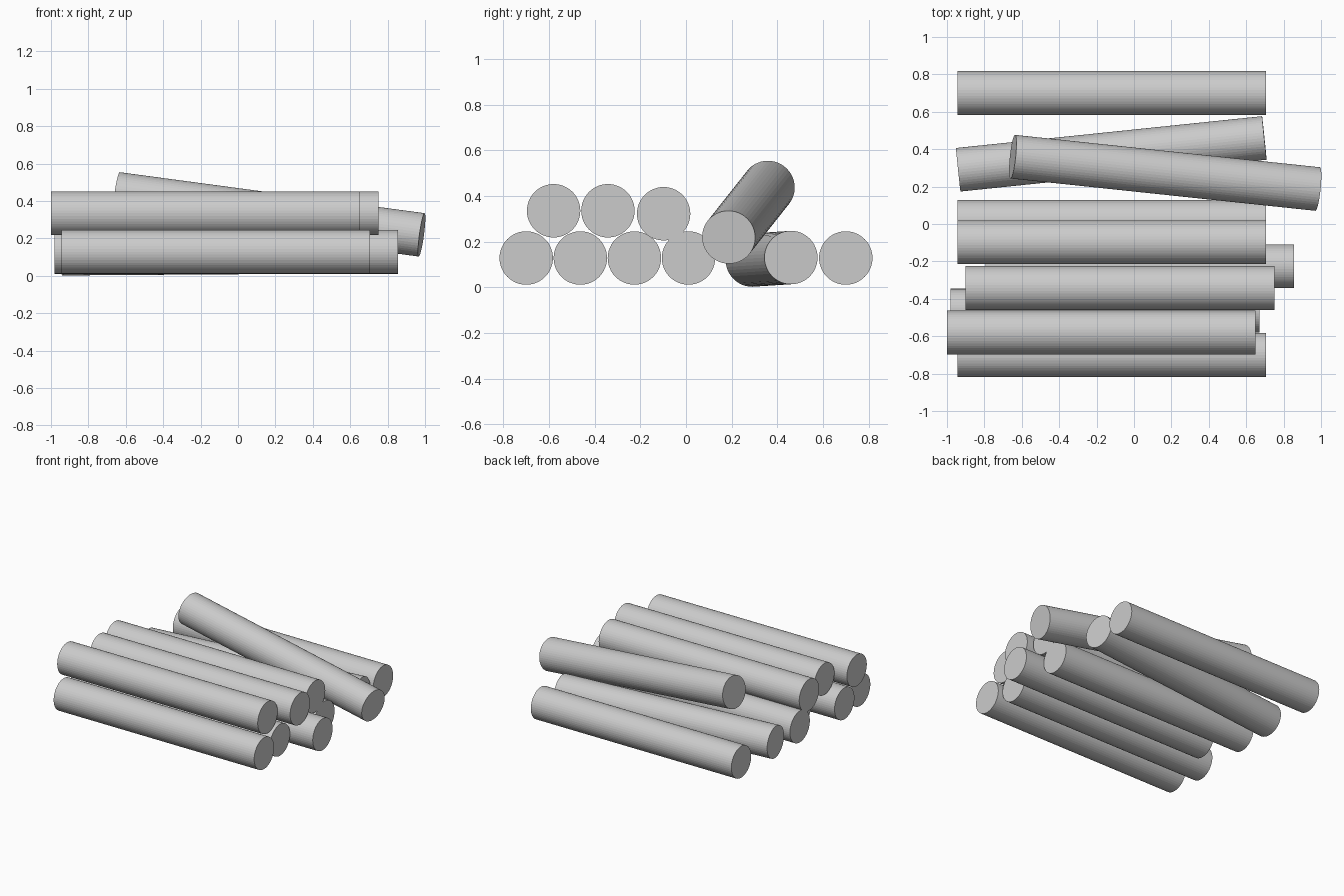
import bpy
from mathutils import Vector

if "Cube" in bpy.data.objects:
    bpy.data.objects.remove(bpy.data.objects["Cube"], do_unlink=True)

RADIUS = 0.117
LENGTH = 1.65
SIDES = 48

# One plain grey for every log
grey = bpy.data.materials.new("log grey")
grey.use_nodes = True
colour = (0.6, 0.6, 0.6, 1)
grey.diffuse_color = colour
grey.node_tree.nodes["Principled BSDF"].inputs["Base Color"].default_value = colour


def log(name, left_end, right_end):
    """Flat-capped log between two points."""
    a, b = Vector(left_end), Vector(right_end)
    bpy.ops.mesh.primitive_cylinder_add(
        vertices=SIDES, radius=RADIUS, depth=(b - a).length, location=(a + b) / 2)
    obj = bpy.context.object
    obj.name = name
    obj.rotation_euler = (b - a).to_track_quat("Z", "Y").to_euler()
    obj.data.materials.append(grey)


def row(name, logs):
    """Parallel logs, each given by its start x, y and z."""
    for i, (x, y, z) in enumerate(logs, 1):
        log(f"{name}_{i}", (x, y, z), (x + LENGTH, y, z))


# Bottom layer, with one log rolled away at the back
row("bottom_log", [(-0.945, -0.70, 0.128), (-0.98, -0.463, 0.128),
                   (-0.795, -0.226, 0.128), (-0.945, 0.011, 0.128),
                   (-0.945, 0.70, 0.128)])

# Upper layer resting in the grooves
row("upper_log", [(-1.0, -0.58, 0.335), (-0.90, -0.342, 0.335),
                  (-0.945, -0.098, 0.322)])

# Loose logs lying askew
log("askew_ground_log", (-0.94, 0.29, 0.119), (0.697, 0.46, 0.13))
log("leaning_log", (-0.648, 0.36, 0.438), (0.982, 0.187, 0.219))
